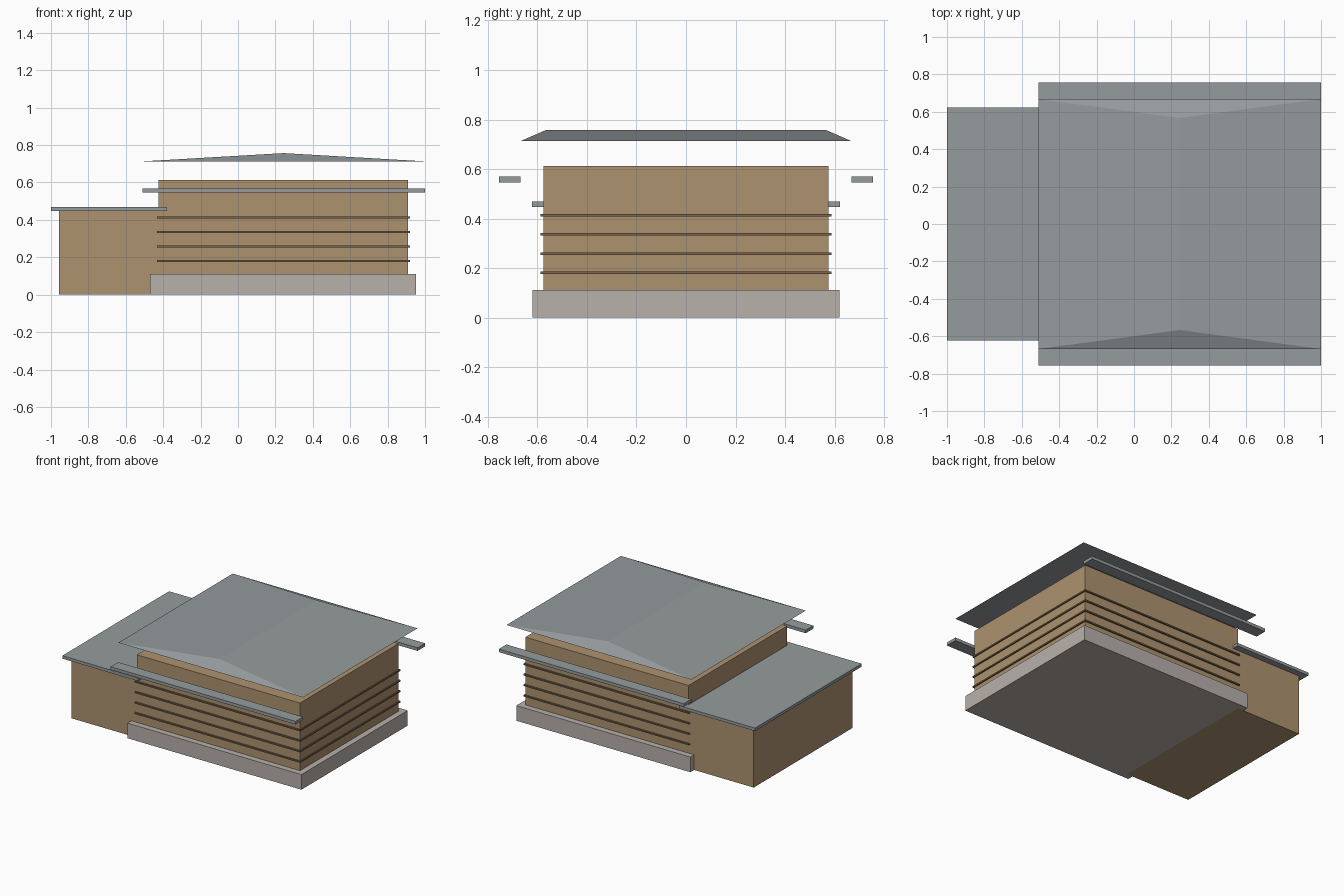
import bpy, bmesh

if "Cube" in bpy.data.objects:
    bpy.data.objects.remove(bpy.data.objects["Cube"])


def material(name, rgb):
    m = bpy.data.materials.new(name)
    m.diffuse_color = (*rgb, 1)
    m.use_nodes = True
    m.node_tree.nodes["Principled BSDF"].inputs["Base Color"].default_value = m.diffuse_color
    return m


WALL = material("wall_tan", (0.42, 0.29, 0.16))
TRIM = material("trim_brown", (0.20, 0.13, 0.07))
STONE = material("stone", (0.48, 0.44, 0.41))
ROOF = material("roof_grey", (0.30, 0.33, 0.34))


def finish(name, bm, mat):
    bmesh.ops.recalc_face_normals(bm, faces=bm.faces)
    mesh = bpy.data.meshes.new(name)
    bm.to_mesh(mesh)
    bm.free()
    mesh.materials.append(mat)
    ob = bpy.data.objects.new(name, mesh)
    bpy.context.collection.objects.link(ob)
    return ob


def box(name, x, y, z, mat):
    bm = bmesh.new()
    bmesh.ops.create_cube(bm, size=1)
    for v in bm.verts:
        for i, (lo, hi) in enumerate((x, y, z)):
            v.co[i] = lo if v.co[i] < 0 else hi
    return finish(name, bm, mat)


# main block on its stone plinth
box("plinth", (-0.47, 0.953), (-0.62, 0.62), (0, 0.112), STONE)
box("main_walls", (-0.424, 0.91), (-0.576, 0.576), (0.112, 0.612), WALL)

# horizontal siding bands
for i in range(4):
    z = 0.181 + i * 0.0775
    box(f"wall_band_{i + 1}", (-0.434, 0.919), (-0.587, 0.587),
        (z - 0.005, z + 0.005), TRIM)

# low side wing with flat roof
box("wing_walls", (-0.957, -0.424), (-0.576, 0.576), (0, 0.447), WALL)
box("wing_roof", (-1.0, -0.38), (-0.623, 0.623), (0.447, 0.469), ROOF)

# long eave strips, front and back
for name, s in (("front", -1), ("back", 1)):
    box(f"eave_{name}", (-0.511, 1.0), sorted((s * 0.668, s * 0.756)),
        (0.546, 0.569), ROOF)

# shallow hipped roof, ridge running front to back
bm = bmesh.new()
base = [bm.verts.new((x, y, 0.713)) for x, y in
        ((-0.511, -0.668), (1.0, -0.668), (1.0, 0.668), (-0.511, 0.668))]
r0, r1 = [bm.verts.new((0.244, y, 0.757)) for y in (-0.567, 0.567)]
a, b, c, d = base
for f in ((d, c, b, a), (a, b, r0), (c, d, r1), (b, c, r1, r0), (d, a, r0, r1)):
    bm.faces.new(f)
finish("hipped_roof", bm, ROOF)
